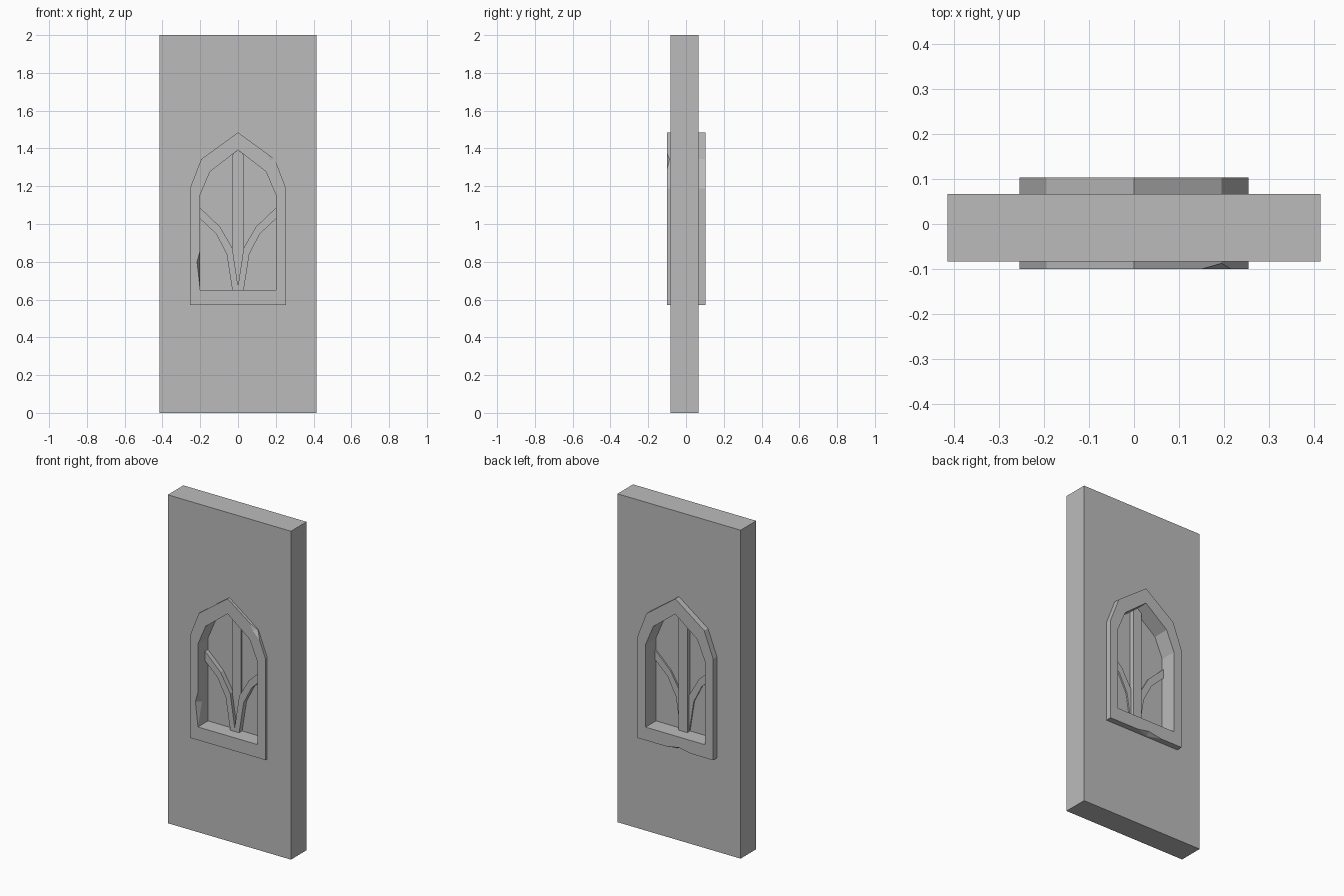
import bpy, bmesh

cube = bpy.data.objects.get("Cube")
if cube:
    bpy.data.objects.remove(cube, do_unlink=True)

# Single stone grey
stone = bpy.data.materials.new("stone_grey")
stone.use_nodes = True
GREY = (0.5, 0.5, 0.5, 1)
stone.diffuse_color = GREY
stone.node_tree.nodes["Principled BSDF"].inputs["Base Color"].default_value = GREY


def finish(name, bm):
    bmesh.ops.recalc_face_normals(bm, faces=bm.faces)
    mesh = bpy.data.meshes.new(name)
    bm.to_mesh(mesh)
    bm.free()
    mesh.materials.append(stone)
    obj = bpy.data.objects.new(name, mesh)
    bpy.context.collection.objects.link(obj)
    return obj


def mirrored(half):
    """Close a right-hand (x, z) profile with its mirror image."""
    return half + [(-x, z) for x, z in reversed(half) if x > 0]


def prism(name, outline, y0, y1):
    bm = bmesh.new()
    front, back = [[bm.verts.new((x, y, z)) for x, z in outline] for y in (y0, y1)]
    bm.faces.new(front)
    bm.faces.new(back)
    for i in range(len(outline)):
        bm.faces.new((front[i - 1], front[i], back[i], back[i - 1]))
    return finish(name, bm)


def ring(name, outer, inner, y0, y1):
    """Solid slab with a hole; both outlines have matching corners."""
    bm = bmesh.new()
    loops = [[bm.verts.new((x, y, z)) for x, z in pts]
             for pts, y in ((outer, y0), (inner, y0), (inner, y1), (outer, y1))]
    for a, b in zip(loops, loops[1:] + loops[:1]):
        for i in range(len(a)):
            bm.faces.new((a[i - 1], a[i], b[i], b[i - 1]))
    return finish(name, bm)


def chip(target, points):
    """Knock a faceted chip out of an edge."""
    bm = bmesh.new()
    for p in points:
        bm.verts.new(p)
    bmesh.ops.convex_hull(bm, input=bm.verts)
    cutter = finish("chip_cutter", bm)
    cutter.hide_render = True
    mod = target.modifiers.new("chip", 'BOOLEAN')
    mod.operation = 'DIFFERENCE'
    mod.solver = 'EXACT'
    mod.object = cutter
    bpy.context.view_layer.objects.active = target
    bpy.ops.object.modifier_apply(modifier=mod.name)
    bpy.data.objects.remove(cutter, do_unlink=True)


# Outlines, right half from the bottom up
wall_edge = mirrored([(0.415, 0), (0.415, 1.19), (0.415, 2), (0, 2)])
frame_edge = mirrored([(0.255, 0.57), (0.255, 1.187), (0.195, 1.343), (0, 1.485)])
opening = mirrored([(0.2, 0.65), (0.2, 1.155), (0.148, 1.277), (0, 1.392)])

# Wall, arched frame and thin pane
ring("wall", wall_edge, frame_edge, -0.083, 0.067)
frame = ring("window_frame", frame_edge, opening, -0.1, 0.103)
prism("window_pane", opening, -0.003, 0.003)

# Central bar and branching tracery
bar = mirrored([(0.03, 0.65), (0.03, 1.368), (0, 1.392)])
prism("window_bar", bar, -0.012, 0.03)
branch = mirrored([(0.03, 0.65), (0.06, 0.84), (0.115, 0.947), (0.2, 1.027),
                   (0.2, 1.085), (0.095, 0.985), (0.03, 0.873), (0, 0.672)])
prism("window_tracery", branch, -0.032, 0.012)

# Chips: upper arch, side reveal, back of the sill
chip(frame, [(0.15, -0.1, 1.377), (0.215, -0.1, 1.29), (0.17, -0.1, 1.335),
             (0.205, -0.083, 1.345), (0.25, -0.2, 1.42)])
chip(frame, [(-0.2, -0.1, 0.86), (-0.217, -0.1, 0.8), (-0.2, -0.1, 0.65),
             (-0.2, -0.06, 0.79), (-0.17, -0.14, 0.78)])
chip(frame, [(0.06, 0.103, 0.57), (-0.107, 0.103, 0.57), (-0.02, 0.103, 0.585),
             (-0.03, 0.075, 0.57), (-0.02, 0.16, 0.53)])
